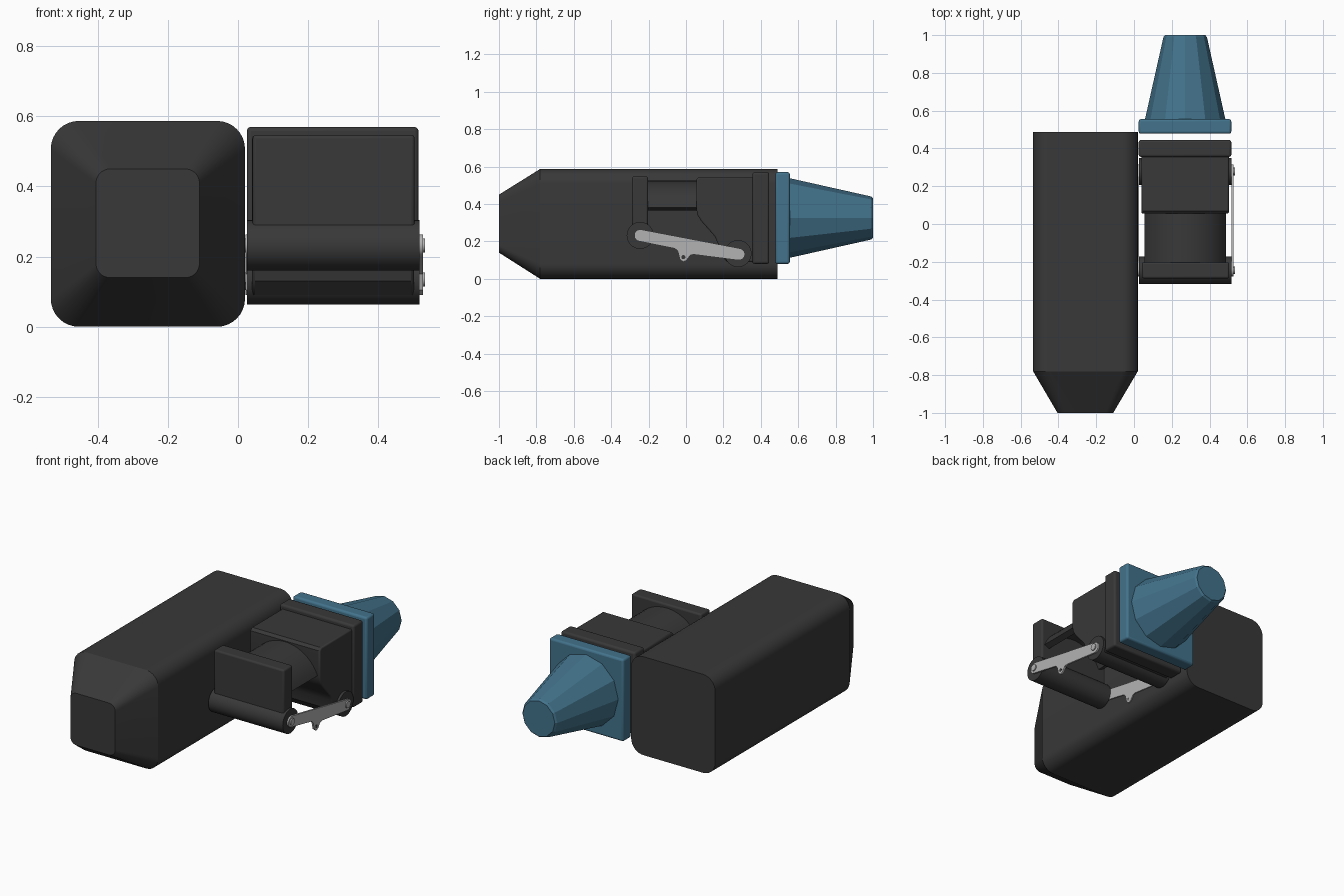
import bpy, bmesh
from math import sin, cos, pi, radians, atan2
from mathutils import Matrix, Vector

if "Cube" in bpy.data.objects:
    bpy.data.objects.remove(bpy.data.objects["Cube"])


def material(name, rgb):
    m = bpy.data.materials.new(name)
    m.diffuse_color = (*rgb, 1)
    m.use_nodes = True
    m.node_tree.nodes["Principled BSDF"].inputs["Base Color"].default_value = m.diffuse_color
    return m


BLACK = material("black_plastic", (0.04, 0.04, 0.04))
BLUE = material("blue_rubber", (0.055, 0.17, 0.26))
STEEL = material("steel", (0.45, 0.45, 0.45))


def finish(name, bm, mat, bevel=0, segments=3, smooth=True):
    bmesh.ops.recalc_face_normals(bm, faces=bm.faces)
    me = bpy.data.meshes.new(name)
    bm.to_mesh(me)
    bm.free()
    ob = bpy.data.objects.new(name, me)
    bpy.context.collection.objects.link(ob)
    me.materials.append(mat)
    if bevel:
        b = ob.modifiers.new("bevel", 'BEVEL')
        b.width, b.segments = bevel, segments
        b.limit_method, b.angle_limit = 'ANGLE', radians(50)
    if smooth:
        bpy.ops.object.select_all(action='DESELECT')
        ob.select_set(True)
        bpy.context.view_layer.objects.active = ob
        bpy.ops.object.shade_smooth_by_angle(angle=radians(30))
    return ob


def loft(name, rings, mat, **kw):
    """Skin matching closed rings of points and cap both ends."""
    bm = bmesh.new()
    vs = [[bm.verts.new(p) for p in r] for r in rings]
    n = len(vs[0])
    for a, b in zip(vs, vs[1:]):
        for i in range(n):
            j = (i + 1) % n
            bm.faces.new((a[i], a[j], b[j], b[i]))
    bm.faces.new(vs[0])
    bm.faces.new(vs[-1])
    return finish(name, bm, mat, **kw)


def along_x(name, profile, x0, x1, mat, **kw):
    return loft(name, [[(x, y, z) for y, z in profile] for x in (x0, x1)], mat, **kw)


def box(name, lo, hi, mat, **kw):
    prof = [(lo[1], lo[2]), (hi[1], lo[2]), (hi[1], hi[2]), (lo[1], hi[2])]
    return along_x(name, prof, lo[0], hi[0], mat, **kw)


def arc(cx, cy, r, a0, a1, n):
    return [(cx + r * cos(radians(a0 + (a1 - a0) * i / n)),
             cy + r * sin(radians(a0 + (a1 - a0) * i / n))) for i in range(n + 1)]


def circle(cx, cy, r, n):
    return arc(cx, cy, r, 0, 360, n)[:-1]


def rounded_ring(y, x0, x1, z0, z1, r):
    pts = (arc(x1 - r, z1 - r, r, 0, 90, 8) + arc(x0 + r, z1 - r, r, 90, 180, 8)
           + arc(x0 + r, z0 + r, r, 180, 270, 8) + arc(x1 - r, z0 + r, r, 270, 360, 8))
    return [(x, y, z) for x, z in pts]


# Long housing with tapered front
loft("housing", [rounded_ring(-1.0, -0.405, -0.11, 0.14, 0.45, 0.04),
                 rounded_ring(-0.78, -0.534, 0.02, 0, 0.587, 0.08),
                 rounded_ring(0.488, -0.534, 0.02, 0, 0.587, 0.08)], BLACK)

# Blue nozzle: square plate and faceted cone
box("nozzle_plate", (0.025, 0.478, 0.08), (0.515, 0.555, 0.57), BLUE, bevel=0.012)
cone = [(0.54, 0.216), (0.99, 0.115), (1.0, 0.106)]
loft("nozzle_cone", [[(x, y, z) for x, z in circle(0.271, 0.325, r, 12)]
                     for y, r in cone], BLUE, smooth=False)

# Rear block: flange and curved-front body
box("block_flange", (0.025, 0.355, 0.08), (0.515, 0.445, 0.57), BLACK, bevel=0.012)
block = [(0.055, 0.53), (0.07, 0.545), (0.37, 0.545), (0.37, 0.09), (0.22, 0.09),
         (0.18, 0.13), (0.17, 0.19), (0.155, 0.225), (0.12, 0.265), (0.082, 0.308),
         (0.062, 0.34), (0.055, 0.375)]
along_x("block_body", block, 0.04, 0.502, BLACK, bevel=0.008)

# Half-pipe between block and front plate
a = atan2(0.087, 0.215) * 180 / pi
shell = arc(0.271, 0.293, 0.232, a, 180 - a, 20) + arc(0.271, 0.293, 0.195, 180 - a, a, 20)
loft("half_pipe", [[(x, y, z) for x, z in shell] for y in (-0.21, 0.07)], BLACK)

# Front plate and the two hinge barrels
box("front_plate", (0.042, -0.288, 0.23), (0.504, -0.203, 0.547), BLACK, bevel=0.01)
PIVOTS = [(-0.245, 0.232), (0.278, 0.135)]
for label, (y, z) in zip(("front", "rear"), PIVOTS):
    along_x(label + "_hinge_barrel", circle(y, z, 0.072, 40), 0.026, 0.517, BLACK)

# Steel link arms with rivets, one on each side
link = (arc(*PIVOTS[0], 0.032, 80, 260, 10)
        + [(-0.06, 0.162), (-0.045, 0.15), (-0.033, 0.105), (-0.015, 0.09),
           (0.002, 0.098), (0.022, 0.125), (0.04, 0.13)]
        + arc(PIVOTS[1][0] + 0.005, PIVOTS[1][1] - 0.004, 0.032, -95, 80, 10))
for side, x0, x1, tip in (("right", 0.516, 0.527, 0.534), ("left", 0.027, 0.021, 0.016)):
    along_x(side + "_link", link, x0, x1, STEEL)
    for label, (y, z) in zip(("front", "rear"), PIVOTS):
        along_x(f"{side}_{label}_rivet", circle(y, z, 0.02, 20), x0, tip, STEEL)
    along_x(side + "_link_hole", circle(-0.014, 0.116, 0.011, 16), x0,
            x1 + (0.001 if x1 > x0 else -0.001), BLACK)
